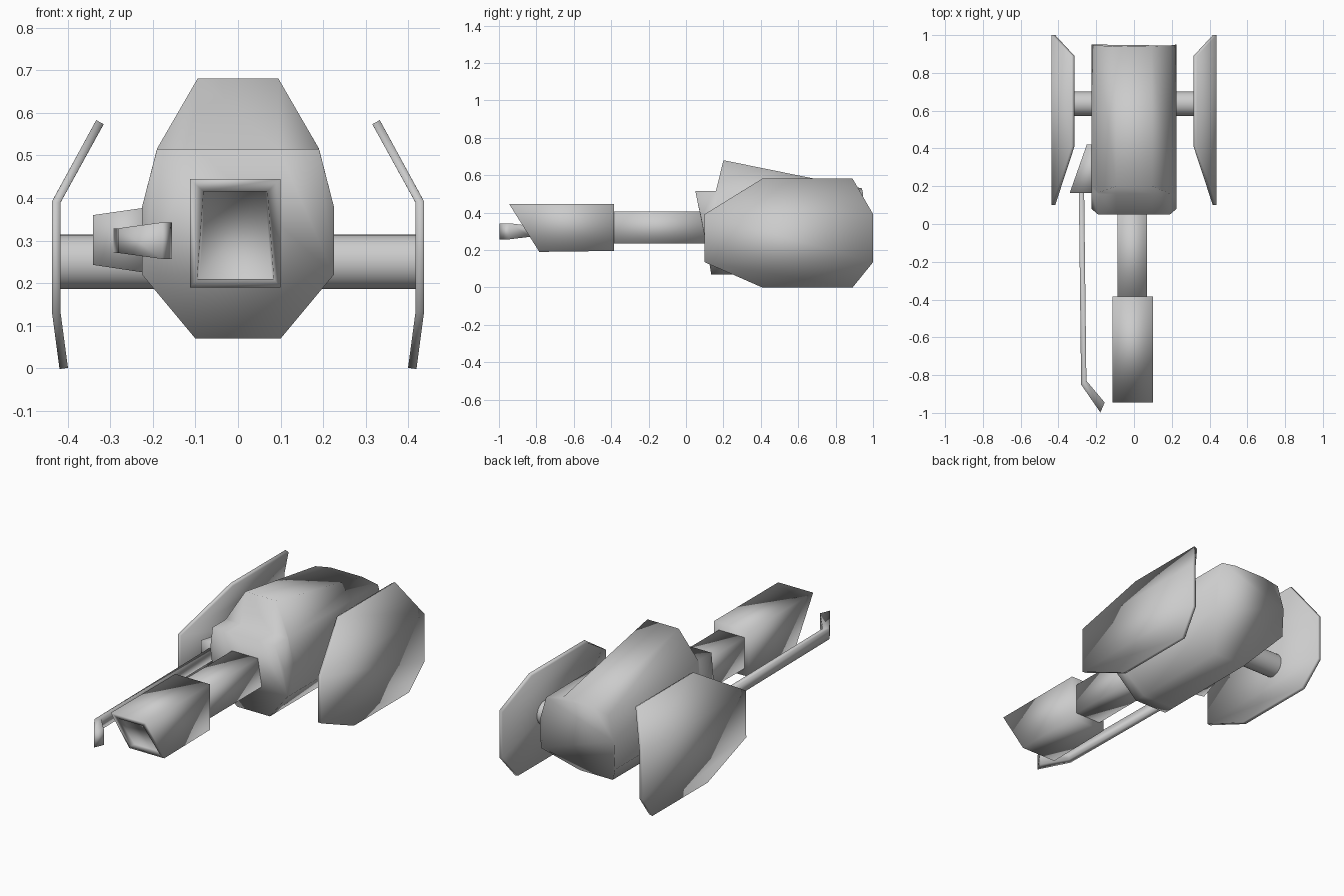
import bpy, bmesh
from math import radians, pi

if "Cube" in bpy.data.objects:
    bpy.data.objects.remove(bpy.data.objects["Cube"])


def make_object(name, bm, angle):
    bmesh.ops.recalc_face_normals(bm, faces=bm.faces)
    me = bpy.data.meshes.new(name)
    bm.to_mesh(me)
    bm.free()
    ob = bpy.data.objects.new(name, me)
    bpy.context.collection.objects.link(ob)
    bpy.ops.object.select_all(action='DESELECT')
    ob.select_set(True)
    bpy.context.view_layer.objects.active = ob
    bpy.ops.object.shade_smooth_by_angle(angle=radians(angle))
    return ob


def loft(name, sections, angle=120):
    """Skin closed rings of equal point count and cap both ends."""
    bm = bmesh.new()
    rings = [[bm.verts.new(p) for p in s] for s in sections]
    n = len(rings[0])
    for a, b in zip(rings, rings[1:]):
        for i in range(n):
            j = (i + 1) % n
            bm.faces.new((a[i], a[j], b[j], b[i]))
    bm.faces.new(rings[0])
    bm.faces.new(rings[-1])
    return make_object(name, bm, angle)


def sym(half):
    """Mirror a bottom-to-top half section into a full ring."""
    return half + [(-x, y, z) for x, y, z in reversed(half)]


def rect(x0, x1, z0, z1, yb, yt):
    return [(x0, yb, z0), (x1, yb, z0), (x1, yt, z1), (x0, yt, z1)]


# Main body: sloped front, flat lip, raised hump, tapered rear
loft("body", [
    sym([(.10, .135, .07), (.225, .11, .22), (.225, .08, .38),
         (.19, .05, .515), (.095, .05, .515)]),
    sym([(.10, .20, .07), (.225, .16, .22), (.225, .16, .38),
         (.19, .16, .515), (.095, .16, .515)]),
    sym([(.10, .24, .07), (.225, .20, .22), (.225, .20, .38),
         (.19, .165, .516), (.095, .20, .68)]),
    sym([(.10, .78, .07), (.225, .94, .22), (.225, .95, .38),
         (.19, .945, .51), (.095, .94, .53)]),
])

# Neck
loft("neck", [rect(-.087, .07, .235, .405, y, y) for y in (-.40, .105)])

# Head with undercut, hollowed front
def slope(z, back=0):
    return -.945 + (.445 - z) * .63 + back

def trapezoid(xb, xt, back):
    yb, yt = slope(.21, back), slope(.415, back)
    return [(-xb - .006, yb, .21), (xb - .006, yb, .21),
            (xt - .006, yt, .415), (-xt - .006, yt, .415)]

loft("head", [
    rect(-.113, .1, .195, .445, -.385, -.385),
    rect(-.113, .1, .19, .445, slope(.19), slope(.445)),
    trapezoid(.09, .075, .0),
    trapezoid(.085, .07, .03),
])

# Axle through the body
bpy.ops.mesh.primitive_cylinder_add(vertices=32, radius=.064, depth=.84,
                                    location=(0, .637, .25), rotation=(0, pi / 2, 0))
bpy.context.object.name = "axle"
bpy.ops.object.shade_smooth_by_angle(angle=radians(40))

# Folded side panels: rows of (x, y front, y back, z)
rows = [(.324, .41, .89, .578), (.427, .10, 1.0, .39),
        (.427, .10, 1.0, .135), (.409, .41, .89, 0)]
for side, label in ((-1, "left_panel"), (1, "right_panel")):
    bm = bmesh.new()
    vs = [(bm.verts.new((side * x, a, z)), bm.verts.new((side * x, b, z)))
          for x, a, b, z in rows]
    for p, q in zip(vs, vs[1:]):
        bm.faces.new((p[0], p[1], q[1], q[0]))
    ob = make_object(label, bm, 50)
    mod = ob.modifiers.new("thickness", 'SOLIDIFY')
    mod.thickness = .02
    mod.offset = 0

# Gun bracket on the left flank
loft("gun_bracket", [
    [(-.34, .165, .243), (-.20, .165, .222), (-.20, .165, .38), (-.34, .165, .36)],
    [(-.25, .42, .23), (-.20, .42, .222), (-.20, .42, .38), (-.25, .42, .37)],
])

# Long bent gun barrel: (left x, left y, right x, right y, half height)
path = [(-.292, .18, -.264, .18, .029), (-.280, -.85, -.252, -.83, .029),
        (-.178, -.998, -.155, -.945, .043)]
loft("gun_barrel", [
    [(xl, yl, .30 - h), (xr, yr, .30 - h), (xr, yr, .30 + h), (xl, yl, .30 + h)]
    for xl, yl, xr, yr, h in path])
